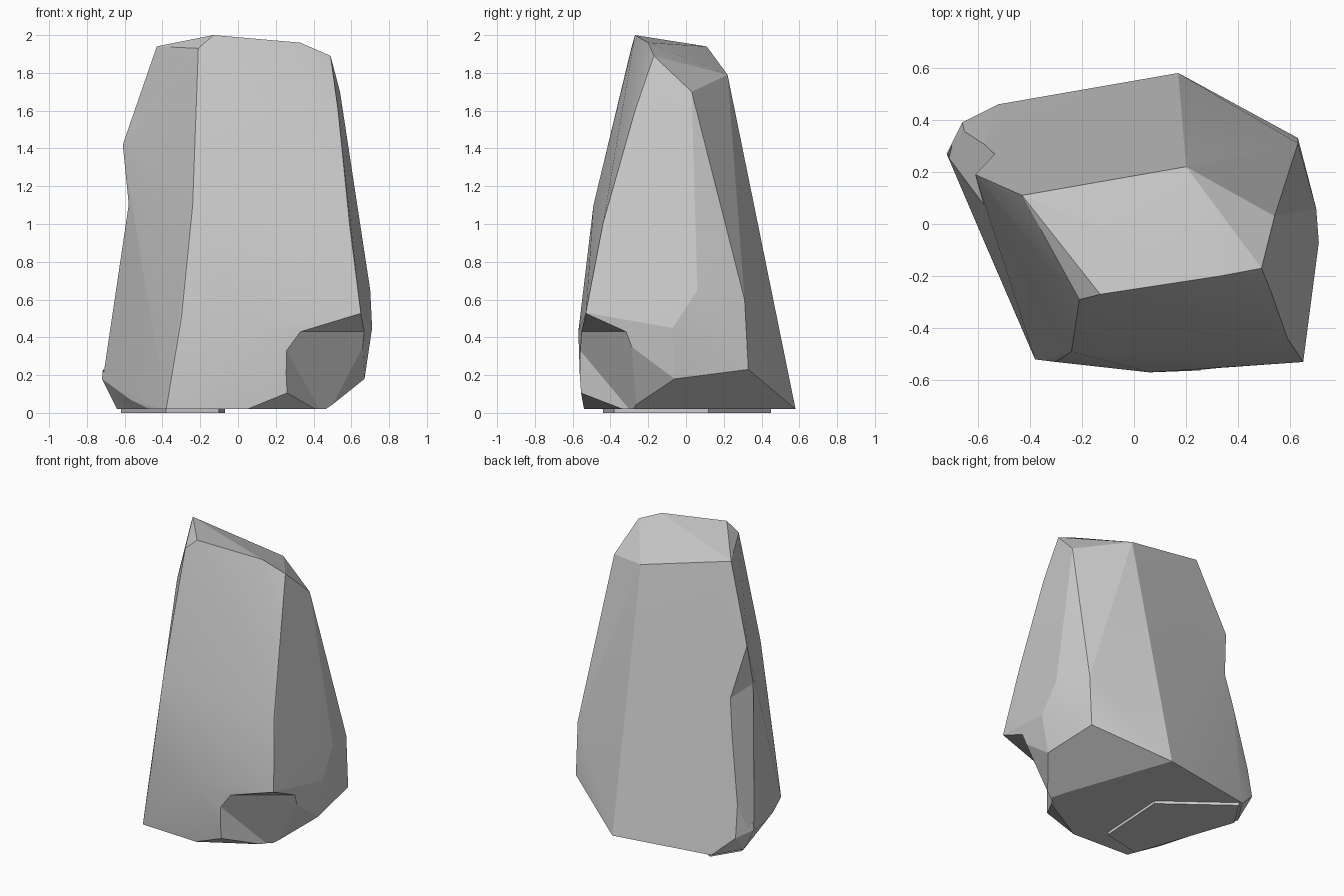
import bpy
import bmesh
from math import radians

default_cube = bpy.data.objects.get("Cube")
if default_cube:
    bpy.data.objects.remove(default_cube, do_unlink=True)

# One plain stone colour
stone = bpy.data.materials.new("stone_grey")
stone.use_nodes = True
stone_colour = (0.6, 0.6, 0.6, 1)
stone.diffuse_color = stone_colour
shader = next(n for n in stone.node_tree.nodes if n.type == "BSDF_PRINCIPLED")
shader.inputs["Base Color"].default_value = stone_colour
shader.inputs["Roughness"].default_value = 0.9


def hull_object(name, corners):
    """Faceted solid wrapped tightly around its corner points."""
    bm = bmesh.new()
    for corner in corners:
        bm.verts.new(corner)
    result = bmesh.ops.convex_hull(bm, input=bm.verts)
    unused = set(result["geom_interior"]) | set(result["geom_unused"])
    loose = [g for g in unused if isinstance(g, bmesh.types.BMVert) and g.is_valid]
    bmesh.ops.delete(bm, geom=loose, context="VERTS")
    bmesh.ops.recalc_face_normals(bm, faces=bm.faces)
    mesh = bpy.data.meshes.new(name)
    bm.to_mesh(mesh)
    bm.free()
    mesh.materials.append(stone)
    obj = bpy.data.objects.new(name, mesh)
    bpy.context.collection.objects.link(obj)
    return obj


def activate(obj):
    bpy.ops.object.select_all(action="DESELECT")
    obj.select_set(True)
    bpy.context.view_layer.objects.active = obj


def carve(target, cutter):
    """Subtract the cutter from the target, then discard the cutter."""
    cutter.hide_render = True
    modifier = target.modifiers.new("carve", "BOOLEAN")
    modifier.operation = "DIFFERENCE"
    modifier.solver = "EXACT"
    modifier.object = cutter
    activate(target)
    bpy.ops.object.modifier_apply(modifier=modifier.name)
    bpy.data.objects.remove(cutter, do_unlink=True)


# Sloping summit, with its highest edge at the front
summit = [
    (-.13, -.27, 2), (.33, -.2, 1.96), (.49, -.17, 1.89), (.54, .03, 1.7),
    (.2, .22, 1.79), (-.43, .11, 1.94), (-.44, .1, 1.89), (-.21, -.29, 1.93),
]
# Flanks: front edges, left ridge, right bulge and back corner
flanks = [
    (-.24, -.49, 1.1), (-.3, -.53, .5), (.06, -.57, .43),
    (.53, -.27, 1.6), (.59, -.44, 1), (.65, -.53, .53),
    (-.61, .19, 1.42), (-.72, .27, .18), (-.66, .39, .15),
    (.71, -.07, .45), (.7, .06, .65), (.63, .31, .6),
    (.63, .33, .23), (.67, -.06, .18), (.32, -.56, .13), (.52, -.3, .13),
]
# Underside, chamfered along the right and along the left foot
underside = [
    (-.38, -.52, .02), (.05, -.54, .02), (.47, -.3, .02), (.43, -.16, .02),
    (.17, .58, .02), (-.52, .46, .02), (-.64, .27, .02),
    (-.57, -.08, .07), (-.47, -.3, .02),
]
boulder = hull_object("boulder", summit + flanks + underside)

# Chipped front corner below a small overhang, leaning in towards the foot
chip = [
    (.2, -.644, .43), (.77, -.246, .43), (.8, -.68, .65),
    (.2, -.644, -.1), (.5, -.2, -.1), (.8, -.68, -.1),
]
carve(boulder, hull_object("corner_chip_cutter", chip))

# Long shallow scoop along the rear left edge
scoop = []
groove_lines = ((-.555, .18, 1.08), (-.61, .19, 1.42), (-.695, .32, .2), (-.9, .4, .8))
for x, y, z in groove_lines:
    for side in (-1, 1):
        scoop.append((x + side * .045, y + side * .2, z - side * .045))
carve(boulder, hull_object("edge_scoop_cutter", scoop))

# Thin raised patch beneath the boulder
patch_outline = ((-.62, .26), (-.5, .45), (-.07, .12), (-.1, -.38), (-.38, -.44))
base_patch = hull_object("base_patch", [(x, y, z) for x, y in patch_outline for z in (0, .03)])

# Soften only the gentle facet joins
for part in (boulder, base_patch):
    activate(part)
    bpy.ops.object.shade_smooth_by_angle(angle=radians(12))
